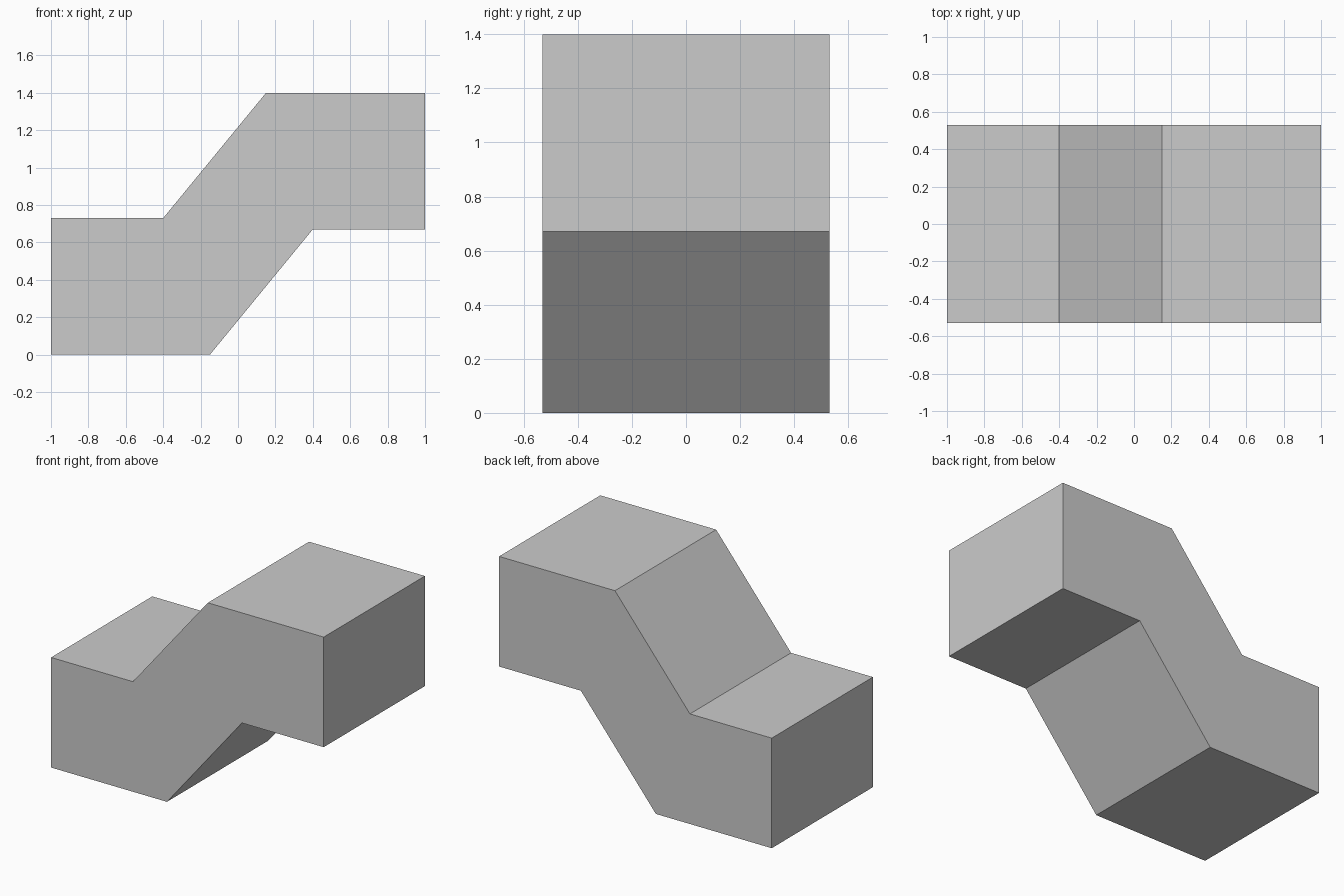
import bpy
import bmesh

cube = bpy.data.objects.get("Cube")
if cube:
    bpy.data.objects.remove(cube, do_unlink=True)

DEPTH = 1.06

# Plain grey material
grey = bpy.data.materials.new("light_grey")
grey.use_nodes = True
colour = (0.6, 0.6, 0.6, 1)
grey.diffuse_color = colour
grey.node_tree.nodes["Principled BSDF"].inputs["Base Color"].default_value = colour

# Half of the stepped outline; the other half is the same turned 180 degrees
HEIGHT = 1.4
half = [(-0.40, 0.73), (-1, 0.73), (-1, 0), (-0.15, 0)]
outline = half + [(-x, HEIGHT - z) for x, z in half]

# Offset duct: the outline extruded from front to back
bm = bmesh.new()
front = bm.faces.new([bm.verts.new((x, -DEPTH / 2, z)) for x, z in outline])
back = bmesh.ops.extrude_face_region(bm, geom=[front], use_keep_orig=True)
back_verts = [v for v in back["geom"] if isinstance(v, bmesh.types.BMVert)]
bmesh.ops.translate(bm, verts=back_verts, vec=(0, DEPTH, 0))
bmesh.ops.recalc_face_normals(bm, faces=bm.faces)

mesh = bpy.data.meshes.new("offset_duct")
bm.to_mesh(mesh)
bm.free()
mesh.materials.append(grey)
duct = bpy.data.objects.new("offset_duct", mesh)
bpy.context.collection.objects.link(duct)
